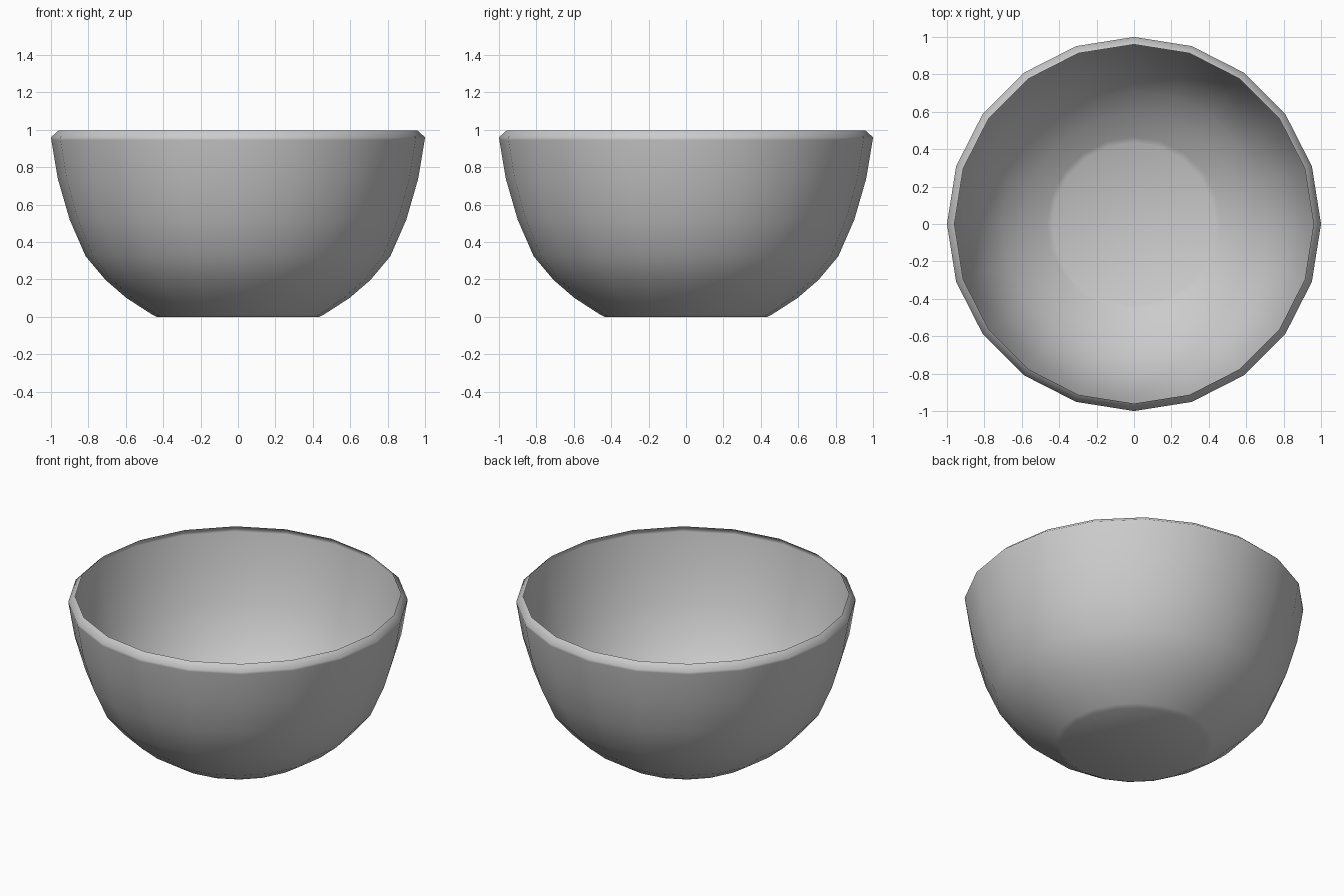
import bpy, bmesh, math

if "Cube" in bpy.data.objects:
    bpy.data.objects.remove(bpy.data.objects["Cube"])

SIDES = 20

# Thin bowl shell: foot edge, curved wall, inward-turned lip
PROFILE = [
    (0.435, 0.0), (0.465, 0.016), (0.595, 0.10), (0.708, 0.197), (0.815, 0.325),
    (0.90, 0.52), (0.963, 0.737), (0.998, 0.945), (1.0, 0.96), (0.96, 0.996),
]


def lathe(name, profile, sides):
    bm = bmesh.new()
    rings = []
    for r, z in profile:
        rings.append([bm.verts.new((r * math.cos(2 * math.pi * i / sides),
                                    r * math.sin(2 * math.pi * i / sides), z))
                      for i in range(sides)])
    for a, b in zip(rings, rings[1:]):
        for i in range(sides):
            j = (i + 1) % sides
            bm.faces.new((a[i], a[j], b[j], b[i]))
    # Flat foot closing the bottom
    bm.faces.new(rings[0][::-1])
    for f in bm.faces:
        f.smooth = True
    mesh = bpy.data.meshes.new(name)
    bm.to_mesh(mesh)
    bm.free()
    obj = bpy.data.objects.new(name, mesh)
    bpy.context.collection.objects.link(obj)
    return obj


bowl = lathe("bowl", PROFILE, SIDES)
